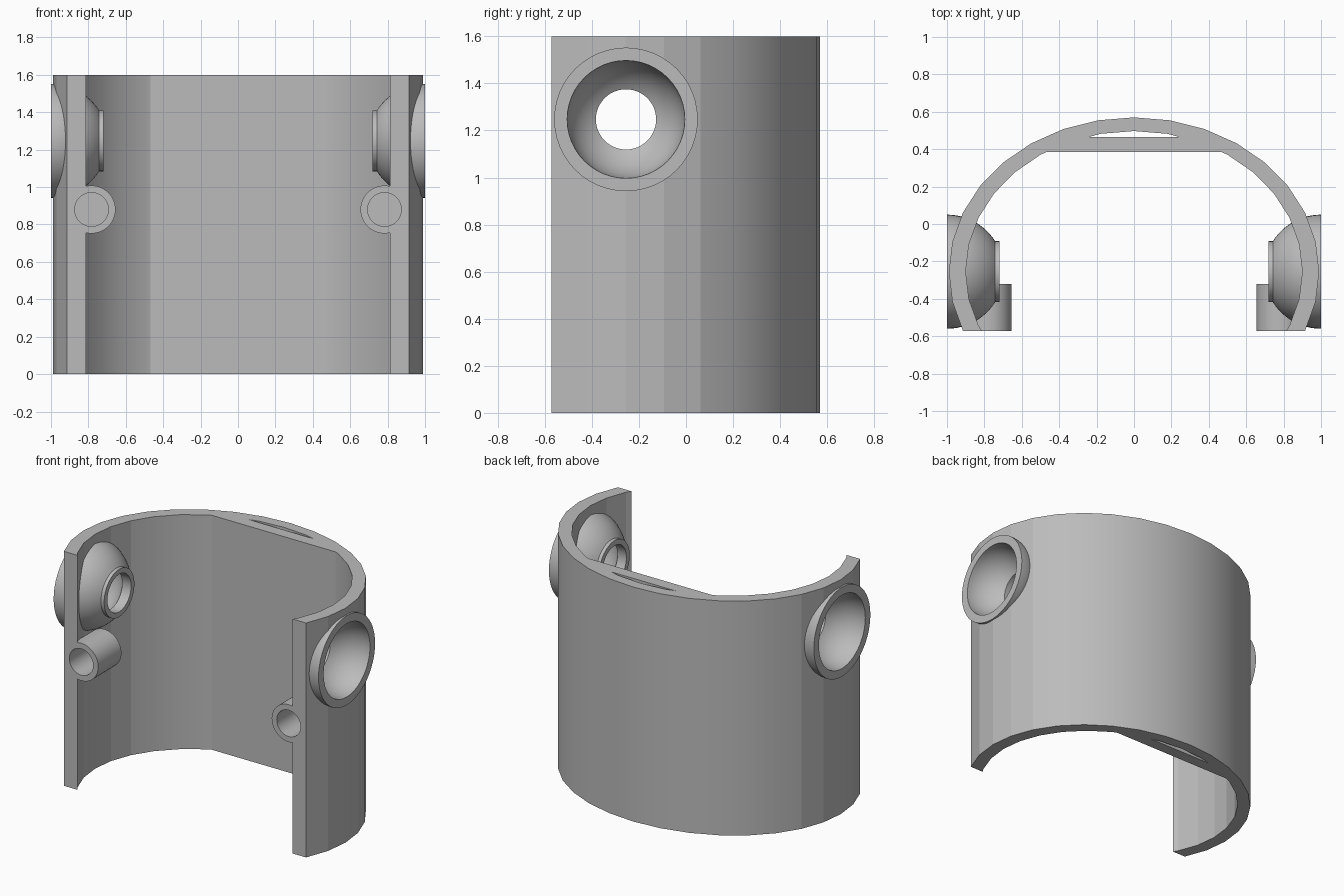
import bpy, bmesh
from math import sin, cos, pi, radians, acos
from mathutils import Matrix, Vector

cube = bpy.data.objects.get("Cube")
if cube:
    bpy.data.objects.remove(cube)

HEIGHT, FRONT = 1.6, -0.572
EAR = Vector((1.0, -0.255, 1.247))
PEG = Vector((0.783, FRONT, 0.88))

grey = bpy.data.materials.new("plain_grey")
grey.use_nodes = True
colour = (0.5, 0.5, 0.5, 1)
grey.diffuse_color = colour
grey.node_tree.nodes["Principled BSDF"].inputs["Base Color"].default_value = colour


def finish(bm, name):
    bmesh.ops.remove_doubles(bm, verts=bm.verts, dist=1e-5)
    bmesh.ops.recalc_face_normals(bm, faces=bm.faces)
    mesh = bpy.data.meshes.new(name)
    bm.to_mesh(mesh)
    bm.free()
    mesh.materials.append(grey)
    ob = bpy.data.objects.new(name, mesh)
    bpy.context.collection.objects.link(ob)
    return ob


def activate(ob):
    bpy.ops.object.select_all(action='DESELECT')
    ob.select_set(True)
    bpy.context.view_layer.objects.active = ob


def shade(ob, degrees):
    activate(ob)
    bpy.ops.object.shade_smooth_by_angle(angle=radians(degrees))


def combine(ob, other, operation):
    mod = ob.modifiers.new("combine", 'BOOLEAN')
    mod.operation, mod.solver, mod.object = operation, 'EXACT', other
    activate(ob)
    bpy.ops.object.modifier_apply(modifier=mod.name)
    bpy.data.objects.remove(other)


def ellipse(a, b, sides=32):
    return [(a * cos(2 * pi * i / sides), EAR.y + b * sin(2 * pi * i / sides))
            for i in range(sides)]


def clip(points, level, keep):
    """Keep the part of a polygon above (keep=1) or below (keep=-1) a y level."""
    out = []
    for p, q in zip(points, points[1:] + points[:1]):
        dp, dq = (p[1] - level) * keep, (q[1] - level) * keep
        if dp >= 0:
            out.append(p)
        if dp * dq < 0:
            t = dp / (dp - dq)
            out.append((p[0] + t * (q[0] - p[0]), level))
    return out


def prism(name, points, low, high):
    bm = bmesh.new()
    face = bm.faces.new([bm.verts.new((x, y, low)) for x, y in points])
    top = bmesh.ops.extrude_face_region(bm, geom=[face])["geom"]
    verts = [v for v in top if isinstance(v, bmesh.types.BMVert)]
    bmesh.ops.translate(bm, verts=verts, vec=(0, 0, high - low))
    return finish(bm, name)


def lathe(name, profile, matrix, closed=False, sides=48):
    """Turn a (radius, height) profile around its local z axis."""
    bm = bmesh.new()
    verts = [bm.verts.new((r, 0, h)) for r, h in profile]
    ends = verts[1:] + verts[:1] if closed else verts[1:]
    edges = [bm.edges.new(pair) for pair in zip(verts, ends)]
    bmesh.ops.spin(bm, geom=verts + edges, cent=(0, 0, 0), axis=(0, 0, 1),
                   angle=2 * pi, steps=sides, use_merge=True)
    bm.transform(matrix)
    return finish(bm, name)


def arc(radius, end, steps=12):
    return [(radius * cos(end * i / steps), radius * sin(end * i / steps))
            for i in range(steps + 1)]


def cylinder(name, radius, low, high, matrix):
    return lathe(name, [(0, low), (radius, low), (radius, high), (0, high)], matrix)


# curved wall with a flat inner back and a narrow slot behind it
wall = prism("curved_wall", clip(ellipse(0.99, 0.825), FRONT, 1), 0, HEIGHT)
inner = ellipse(0.9, 0.752)
combine(wall, prism("inner_cutter", clip(inner, 0.385, -1), -0.1, HEIGHT + 0.1), 'DIFFERENCE')
combine(wall, prism("slot_cutter", clip(inner, 0.465, 1), -0.1, HEIGHT + 0.1), 'DIFFERENCE')

for side, word in ((1, "left"), (-1, "right")):
    mirror = Vector((side, 1, 1))
    ear_frame = Matrix.Translation(EAR * mirror) @ Matrix.Rotation(-side * pi / 2, 4, 'Y')
    peg_frame = Matrix.Translation(PEG * mirror) @ Matrix.Rotation(-pi / 2, 4, 'X')

    # peg with a blind hole in its front
    combine(wall, cylinder("peg", 0.128, 0, 0.25, peg_frame), 'UNION')
    combine(wall, cylinder("peg_hole", 0.09, -0.1, 0.2, peg_frame), 'DIFFERENCE')

    # round opening for the cup
    opening = [(0, -0.2), (0.28, -0.2)] + arc(0.28, pi / 2)
    combine(wall, lathe("opening", opening, ear_frame), 'DIFFERENCE')

    # hollow cup with a short collar around its hole
    outside = arc(0.305, acos(0.163 / 0.305))
    inside = arc(0.25, acos(0.128 / 0.25))
    profile = outside + [(0.163, 0.282), (0.128, 0.282)] + inside[::-1]
    shade(lathe(word + "_cup", profile, ear_frame, closed=True), 25)

shade(wall, 12.5)
